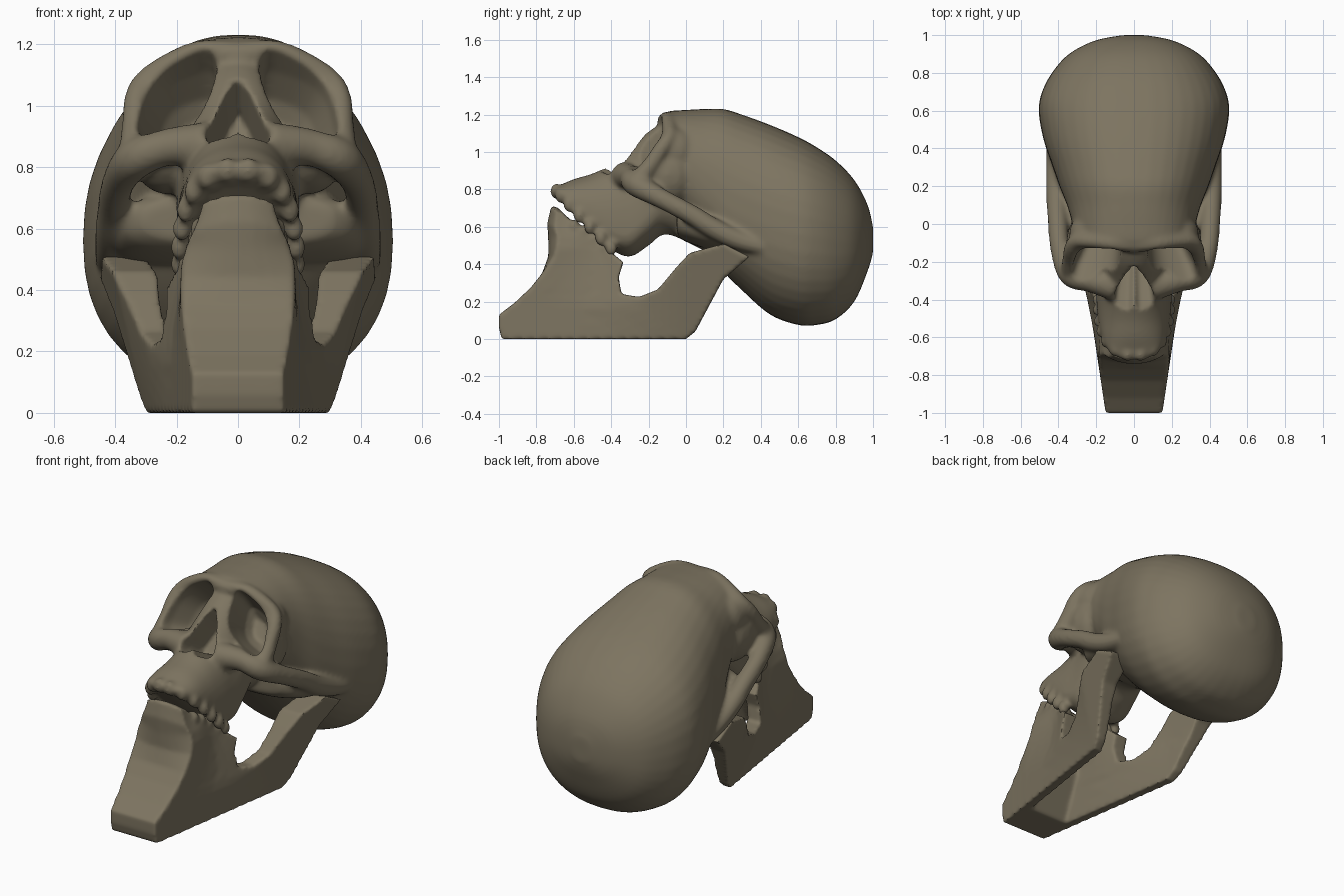
import bpy, bmesh, math
from mathutils import Vector

if "Cube" in bpy.data.objects:
    bpy.data.objects.remove(bpy.data.objects["Cube"])

bone = bpy.data.materials.new("bone")
bone.diffuse_color = (0.205, 0.175, 0.118, 1)
bone.use_nodes = True
bone.node_tree.nodes["Principled BSDF"].inputs["Base Color"].default_value = bone.diffuse_color


def spline(rows, n=5):
    """Catmull-Rom resampling of rows of numbers."""
    out = []
    for i in range(len(rows) - 1):
        p = [rows[max(0, min(len(rows) - 1, i + k))] for k in (-1, 0, 1, 2)]
        for j in range(n):
            t = j / n
            out.append([0.5 * (2 * b + (c - a) * t + (2 * a - 5 * b + 4 * c - d) * t * t
                               + (3 * b - a - 3 * c + d) * t ** 3) for a, b, c, d in zip(*p)])
    return out + [list(rows[-1])]


def skin(bm, rings):
    """Closed surface through a list of rings."""
    vs = [[bm.verts.new(p) for p in r] for r in rings]
    for a, b in zip(vs, vs[1:]):
        for i in range(len(a)):
            j = (i + 1) % len(a)
            bm.faces.new((a[i], a[j], b[j], b[i]))
    bm.faces.new(vs[0])
    bm.faces.new(vs[-1])


def power(v, e):
    return math.copysign(abs(v) ** (2 / e), v)


def loft(bm, rows, e=2.3, n=40):
    """Rows: y, half width, top, bottom, height of the widest point."""
    rings = []
    for y, w, zt, zb, zm in spline(rows):
        ring = []
        for k in range(n):
            a = 2 * math.pi * k / n
            s = power(math.sin(a), e)
            ring.append((w * power(math.cos(a), e), y, zm + s * ((zt - zm) if s > 0 else (zm - zb))))
        rings.append(ring)
    skin(bm, rings)


def tube(bm, rows, side, n=14):
    """Rows: x, y, z, radius."""
    pts = spline(rows)
    rings = []
    for i, p in enumerate(pts):
        t = (Vector(pts[min(i + 1, len(pts) - 1)][:3]) - Vector(pts[max(i - 1, 0)][:3])).normalized()
        u = t.orthogonal().normalized() if i == 0 else (u - t * u.dot(t)).normalized()
        v = t.cross(u)
        ring = []
        for k in range(n):
            a = 2 * math.pi * k / n
            q = Vector(p[:3]) + p[3] * (u * math.cos(a) + v * math.sin(a))
            ring.append((q.x * side, q.y, q.z))
        rings.append(ring)
    skin(bm, rings)


def ball(bm, centre, size):
    vs = bmesh.ops.create_uvsphere(bm, u_segments=16, v_segments=10, radius=1)["verts"]
    for v in vs:
        v.co = Vector([c + a * b for c, a, b in zip(centre, v.co, size)])


def finish(bm, name):
    bmesh.ops.recalc_face_normals(bm, faces=bm.faces)
    me = bpy.data.meshes.new(name)
    bm.to_mesh(me)
    bm.free()
    ob = bpy.data.objects.new(name, me)
    bpy.context.collection.objects.link(ob)
    me.materials.append(bone)
    return ob


def fuse(ob, cutters=(), voxel=0.0105, smooth=6):
    """Merge shells, carve hollows, soften, then bake."""
    def remesh():
        m = ob.modifiers.new("merge", 'REMESH')
        m.mode, m.voxel_size = 'VOXEL', voxel

    def soften(n):
        m = ob.modifiers.new("soften", 'SMOOTH')
        m.factor, m.iterations = 0.5, n
    remesh()
    if cutters:
        soften(8)
    for c in cutters:
        m = ob.modifiers.new("carve", 'BOOLEAN')
        m.operation, m.object = 'DIFFERENCE', c
    if cutters:
        remesh()
    soften(smooth)
    bpy.ops.object.select_all(action='DESELECT')
    ob.select_set(True)
    bpy.context.view_layer.objects.active = ob
    bpy.ops.object.convert(target='MESH')
    bpy.ops.object.shade_smooth_by_angle(angle=math.radians(50))
    ob.data.materials.clear()
    ob.data.materials.append(bone)


# face plane: leaning back
UP, INTO = Vector((0, 0.56, 0.83)), Vector((0, 0.83, -0.56))


def hollow(name, centre, outline, steps, drift=0):
    """Cutter: face-plane outline pushed inward; steps are (depth, scale)."""
    bm = bmesh.new()
    rings = []
    for d, s in steps:
        c = Vector(centre) + INTO * d + Vector((drift * max(d, 0), 0, 0))
        rings.append([c + Vector((x * s, 0, 0)) + UP * (v * s) for x, v in outline])
    skin(bm, rings)
    ob = finish(bm, name)
    ob.hide_render = True
    ob.hide_set(True)
    return ob


# ---- skull ----
bm = bmesh.new()
# braincase
loft(bm, [(-.14, .22, 1.17, .90, 1.04), (-.1, .29, 1.215, .75, 1.0), (0, .325, 1.225, .60, .92),
          (.1, .355, 1.23, .48, .82), (.2, .395, 1.23, .36, .72), (.3, .43, 1.20, .26, .66),
          (.45, .48, 1.145, .13, .6), (.6, .505, 1.08, .075, .56), (.7, .487, 1.025, .075, .55),
          (.8, .435, .955, .105, .53), (.9, .345, .85, .2, .52), (.97, .21, .72, .36, .53),
          (1.0, .06, .6, .46, .53)])
# upper jaw and nose bridge
loft(bm, [(-.715, .07, .805, .775, .79), (-.68, .13, .82, .745, .78), (-.6, .17, .855, .67, .72),
          (-.5, .19, .885, .58, .65), (-.4, .2, .935, .48, .58), (-.3, .2, 1.015, .44, .56),
          (-.2, .2, 1.11, .50, .66), (-.1, .2, 1.15, .56, .75), (.1, .2, 1.1, .47, .75)], e=2.1)
# skull base beside the jaw joints
loft(bm, [(-.05, .31, .70, .555, .63), (0, .375, .72, .52, .62), (.1, .41, .69, .485, .59),
          (.2, .42, .65, .47, .56), (.34, .42, .58, .44, .51)], e=3)
for s in (1, -1):
    # cheekbone and arch
    tube(bm, [(.1, -.33, .87, .08), (.23, -.30, .865, .062), (.335, -.265, .825, .066), (.39, -.13, .75, .054),
              (.405, .03, .665, .054), (.41, .15, .59, .056), (.412, .28, .53, .055), (.42, .42, .49, .045)], s)
    # brow and outer eye rim
    tube(bm, [(.335, -.26, .84, .055), (.335, -.19, .93, .045), (.33, -.13, 1.02, .042),
              (.3, -.09, 1.08, .04), (.22, -.09, 1.135, .04), (.12, -.1, 1.175, .04),
              (0, -.11, 1.165, .045)], s)
    # wall behind the eye
    ball(bm, (s * .23, -.1, .88), (.13, .17, .17))
    ball(bm, (s * .24, -.06, 1.0), (.105, .12, .13))
    # upper teeth
    for x, y, z in ((.035, -.695, .79), (.1, -.67, .768), (.145, -.625, .72), (.17, -.57, .66),
                    (.183, -.515, .6), (.19, -.455, .54), (.19, -.4, .485)):
        ball(bm, (x * s, y, z), (.033, .033, .045))
skull = finish(bm, "skull")

# eye sockets and nose opening
cutters = []
for s in (1, -1):
    outline = []
    for k in range(32):
        a = 2 * math.pi * k / 32
        x, v = .133 * power(math.cos(a), 3), .148 * power(math.sin(a), 3)
        outline.append((s * (x * .95 - v * .18), v * .95 - x * .35))
    cutters.append(hollow("socket_cutter", (s * .208, -.2, 1.035), outline,
                          [(-.2, 1.08), (-.03, 1.02), (.08, .92), (.19, .72), (.25, .4)], -.25 * s))
nose = [(0, .165), (.04, .1), (.108, -.08), (.1, -.125), (.03, -.13), (0, -.1),
        (-.03, -.13), (-.1, -.125), (-.108, -.08), (-.04, .1)]
cutters.append(hollow("nose_cutter", (0, -.35, .985), nose, [(-.2, 1.02), (.0, 1), (.22, .75)]))
fuse(skull, cutters)

# ---- lower jaw ----


def clamp(v):
    return max(0, min(1, v))


def half_width(y, z):
    """Outer face of the jaw, flaring backward and upward, pinched beside the molars."""
    return (.15 + .15 * (y + 1) + .23 * z * clamp((y + .5) / .5)
            - .28 * max(0, z - .48) * clamp((-.5 - y) / .2)
            - .2 * max(0, z - .18) * clamp((-.2 - y) / .12) * clamp((y + .75) / .3))


def thickness(y, z):
    """Thin lower border, broad top of the rear branch."""
    return .06 + .03 * clamp(z / .2) + .055 * clamp((z - .25) / .2) * clamp((y + .2) / .2)


def plate(bm, profile, place):
    """Side profile (y, z) subdivided and given two faces by place(y, z, k)."""
    part = bmesh.new()
    f = part.faces.new([part.verts.new((0, y, z)) for y, z in profile])
    ext = bmesh.ops.extrude_face_region(part, geom=[f])
    for v in ext["geom"]:
        if isinstance(v, bmesh.types.BMVert):
            v.co.x = 1
    bmesh.ops.triangulate(part, faces=part.faces)
    bmesh.ops.subdivide_edges(part, edges=part.edges, cuts=5, use_grid_fill=True)
    for v in part.verts:
        v.co.x = place(v.co.y, v.co.z, v.co.x)
    me = bpy.data.meshes.new("part")
    part.to_mesh(me)
    part.free()
    bm.from_mesh(me)
    bpy.data.meshes.remove(me)


bm = bmesh.new()
front = [(-.985, 0), (-1, .06), (-1, .13), (-.92, .19), (-.83, .275), (-.77, .35), (-.737, .44), (-.737, .53),
         (-.742, .62), (-.72, .715), (-.68, .7)]
side = front + [(-.6, .62), (-.5, .545), (-.4, .465), (-.335, .41), (-.36, .33), (-.345, .24), (-.25, .225),
                (-.15, .265), (-.05, .385), (.02, .46), (.2, .51), (.34, .44), (.2, .32), (.05, .04), (0, 0)]
chin = front + [(-.62, .6), (-.63, .25), (-.76, 0)]
for s in (1, -1):
    plate(bm, side, lambda y, z, k: s * (half_width(y, z) - thickness(y, z) * k))
plate(bm, chin, lambda y, z, k: (2 * k - 1) * (half_width(y, z) - .004))
# rounded front of the tooth row
for v in bm.verts:
    x2, front_part = v.co.x ** 2, clamp((-.55 - v.co.y) / .1)
    v.co.y += 1.8 * x2 * clamp((v.co.z - .35) / .2) * front_part
    v.co.z -= 2.2 * x2 * clamp((v.co.z - .55) / .12) * front_part
for s in (1, -1):
    # lower teeth
    for y, z in ((-.6, .6), (-.545, .57), (-.49, .53), (-.43, .485)):
        ball(bm, (s * (half_width(y, z) - .035), y, z), (.04, .034, .04))
jaw = finish(bm, "lower_jaw")
fuse(jaw, smooth=6)
